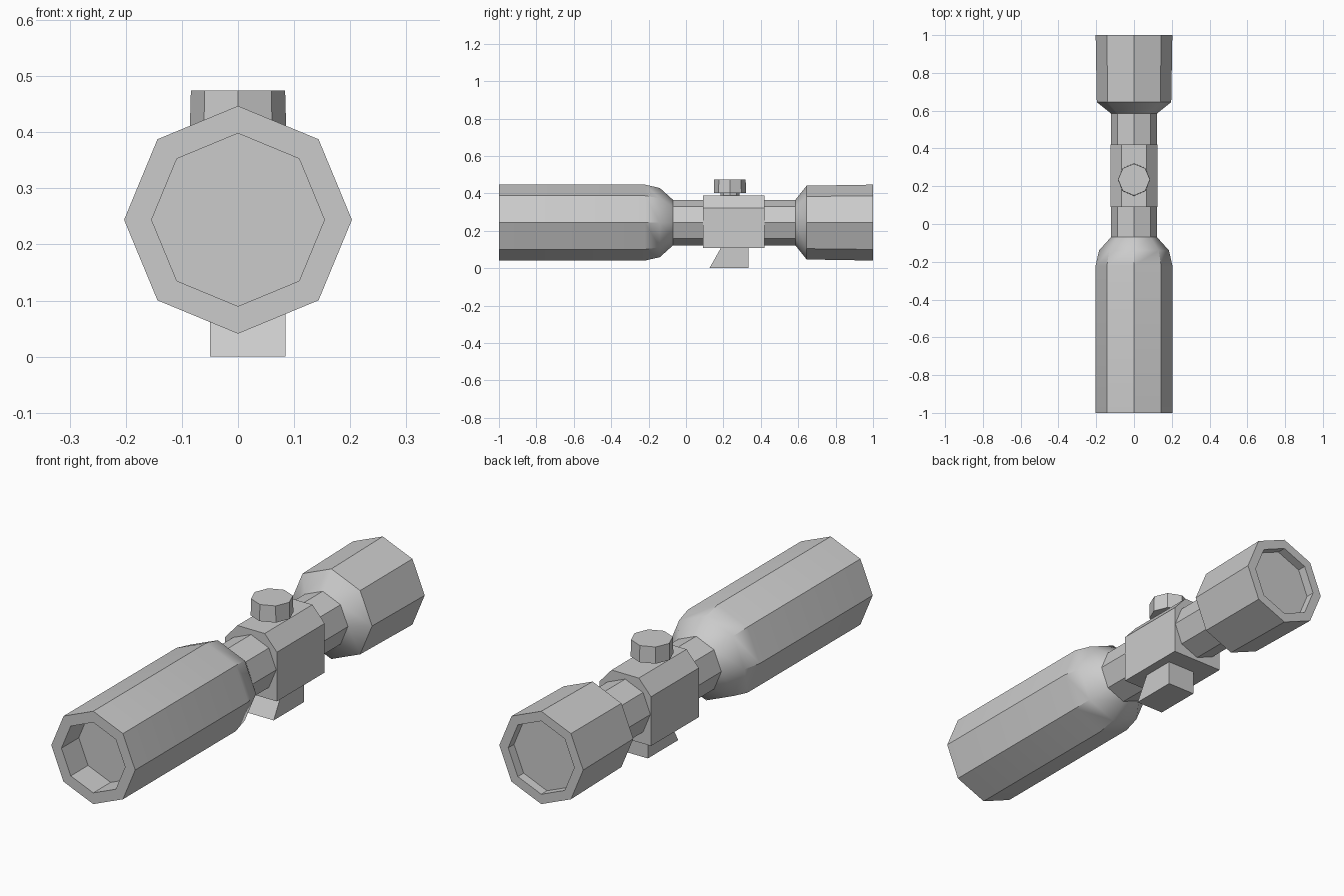
import bpy, bmesh, math
from mathutils import Matrix, Vector

cube = bpy.data.objects.get("Cube")
if cube:
    bpy.data.objects.remove(cube, do_unlink=True)

# One grey for the whole body
grey = bpy.data.materials.new("matte grey")
grey.use_nodes = True
grey.diffuse_color = (0.6, 0.6, 0.6, 1)
grey.node_tree.nodes["Principled BSDF"].inputs["Base Color"].default_value = (0.6, 0.6, 0.6, 1)

AXIS_Z = 0.244


def finish(name, bm, smooth=False):
    bmesh.ops.recalc_face_normals(bm, faces=bm.faces)
    mesh = bpy.data.meshes.new(name)
    bm.to_mesh(mesh)
    bm.free()
    mesh.materials.append(grey)
    obj = bpy.data.objects.new(name, mesh)
    bpy.context.collection.objects.link(obj)
    if smooth:
        bpy.ops.object.select_all(action='DESELECT')
        obj.select_set(True)
        bpy.context.view_layer.objects.active = obj
        bpy.ops.object.shade_smooth_by_angle(angle=math.radians(35))
    return obj


def lathe(name, profile, matrix, sides=8, smooth=False):
    """Capped rings of (height, radius), placed by a matrix."""
    bm = bmesh.new()
    rings = []
    for h, r in profile:
        angles = [2 * math.pi * i / sides for i in range(sides)]
        rings.append([bm.verts.new(matrix @ Vector((r * math.cos(a), r * math.sin(a), h)))
                      for a in angles])
    for a, b in zip(rings, rings[1:]):
        for i in range(sides):
            j = (i + 1) % sides
            bm.faces.new((a[i], a[j], b[j], b[i]))
    bm.faces.new(rings[0])
    bm.faces.new(rings[-1])
    return finish(name, bm, smooth)


def prism(name, outline, offset):
    """Extrude a flat outline of points along an offset."""
    bm = bmesh.new()
    face = bm.faces.new([bm.verts.new(p) for p in outline])
    new = bmesh.ops.extrude_face_region(bm, geom=[face])["geom"]
    bmesh.ops.translate(bm, vec=offset, verts=[v for v in new if isinstance(v, bmesh.types.BMVert)])
    return finish(name, bm)


# Sight tube: recessed lens at each end, flared bells, narrow middle
along_y = Matrix.Translation((0, 0, AXIS_Z)) @ Matrix.Rotation(-math.pi / 2, 4, 'X')
lathe("sight_tube", [
    (-0.88, 0.154), (-1, 0.154), (-1, 0.203), (-0.22, 0.203), (-0.14, 0.185),
    (-0.07, 0.122), (0.585, 0.122), (0.645, 0.197), (1, 0.203), (1, 0.16), (0.96, 0.16),
], along_y, smooth=True)

# Clamp block with chamfered top corners
half = [(0.125, 0.107), (0.125, 0.322), (0.066, 0.388)]
section = half + [(-x, z) for x, z in reversed(half)]
prism("clamp_block", [(x, 0.09, z) for x, z in section], (0, 0.33, 0))

# Mounting foot with a sloped front, set slightly to one side
foot = [(0.125, 0), (0.335, 0), (0.335, 0.12), (0.193, 0.12)]
prism("mounting_foot", [(-0.05, y, z) for y, z in foot], (0.135, 0, 0))

# Adjustment knob on its short neck
upright = Matrix.Translation((0, 0.235, 0))
lathe("knob_neck", [(0.37, 0.05), (0.41, 0.05)], upright)
lathe("adjustment_knob", [(0.402, 0.086), (0.474, 0.084)], upright)
